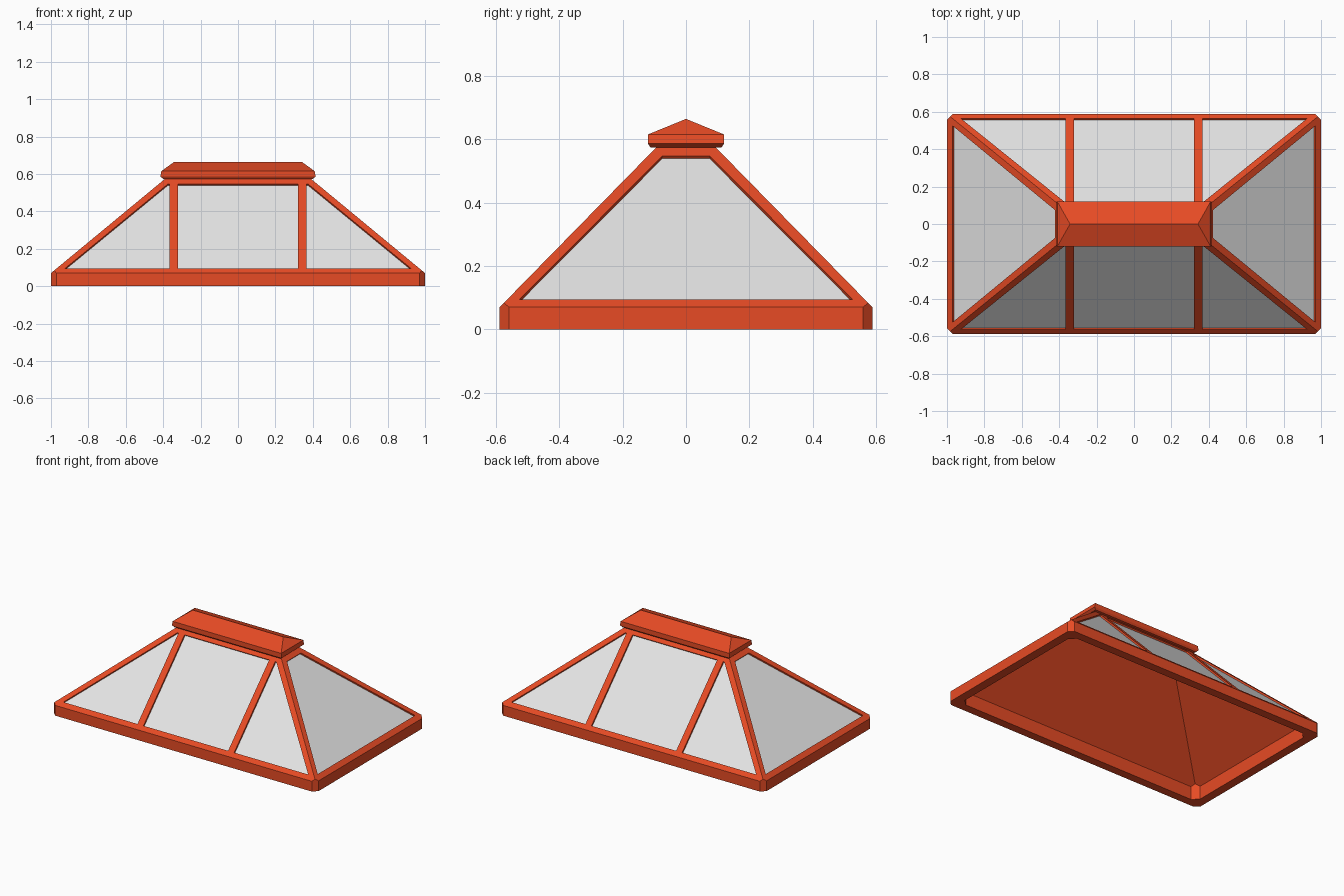
import bpy, bmesh
from mathutils import Vector

cube = bpy.data.objects.get("Cube")
if cube:
    bpy.data.objects.remove(cube, do_unlink=True)


def material(name, rgb):
    m = bpy.data.materials.new(name)
    m.use_nodes = True
    m.diffuse_color = (*rgb, 1)
    m.node_tree.nodes["Principled BSDF"].inputs["Base Color"].default_value = (*rgb, 1)
    return m


TERRACOTTA = material("terracotta", (0.80, 0.07, 0.018))
GLASS = material("pale glass", (0.78, 0.78, 0.78))

EAVE = 0.07
HALF_X, HALF_Y = 1.0, 0.588
RUN_X, RUN_Y = 1.21, 0.98      # horizontal run per unit of height


def hull(name, points, mat):
    """Convex flat-faced solid around the points."""
    bm = bmesh.new()
    for p in points:
        bm.verts.new(p)
    bmesh.ops.convex_hull(bm, input=bm.verts)
    bmesh.ops.dissolve_limit(bm, angle_limit=0.005, verts=bm.verts, edges=bm.edges)
    bmesh.ops.recalc_face_normals(bm, faces=bm.faces)
    me = bpy.data.meshes.new(name)
    bm.to_mesh(me)
    bm.free()
    me.materials.append(mat)
    ob = bpy.data.objects.new(name, me)
    bpy.context.collection.objects.link(ob)
    return ob


def four(x, y, z):
    return [(sx * x, sy * y, z) for sx in (-1, 1) for sy in (-1, 1)]


def octagon(x, y, c, z):
    return four(x - c, y, z) + four(x, y - c, z)


def hipped(name, x, y, bottom, eave, top, c):
    """Hipped solid with chamfered vertical corners."""
    t = c / (RUN_X + RUN_Y)
    rise = top - eave
    pts = octagon(x, y, c, bottom) + octagon(x, y, c, eave)
    pts += four(x - RUN_X * t, y - RUN_Y * t, eave + t)
    pts += four(x - RUN_X * rise, y - RUN_Y * rise, top)
    return hull(name, pts, TERRACOTTA)


def slab(name, side, outline, low, high, mat):
    """Prism over an outline (along, height) drawn on one roof slope."""
    pts = []
    for u, z in outline:
        if side in ("front", "back"):
            s = -1 if side == "front" else 1
            p = Vector((u, s * (HALF_Y - (z - EAVE) * RUN_Y), z))
            n = Vector((0, s, RUN_Y)).normalized()
        else:
            s = -1 if side == "right" else 1
            p = Vector((s * (HALF_X - (z - EAVE) * RUN_X), u, z))
            n = Vector((s, 0, RUN_X)).normalized()
        pts += [p + n * low, p + n * high]
    return hull(name, pts, mat)


def cut(target, cutter):
    cutter.hide_render = True
    mod = target.modifiers.new("cut", 'BOOLEAN')
    mod.operation, mod.solver, mod.object = 'DIFFERENCE', 'EXACT', cutter
    bpy.context.view_layer.objects.active = target
    bpy.ops.object.modifier_apply(modifier=mod.name)
    bpy.data.objects.remove(cutter, do_unlink=True)


# Hollow frame with base kerb, hips and a thin lining
frame = hipped("roof_frame", HALF_X, HALF_Y, 0, EAVE, 0.58, 0.03)
cut(frame, hipped("hollow", 0.94, 0.53, -0.05, 0.09, 0.545, 0.04))

# Glass openings between the hips and glazing bars
LOW, HIGH = 0.095, 0.547
wing = [(0.365, LOW), (0.925, LOW), (0.374, HIGH), (0.365, HIGH)]
middle = [(-0.32, LOW), (0.32, LOW), (0.32, HIGH), (-0.32, HIGH)]
end = [(-0.525, LOW), (0.525, LOW), (0.075, HIGH), (-0.075, HIGH)]
panels = [(side, label, outline)
          for side in ("front", "back")
          for label, outline in (("left", wing), ("middle", middle),
                                 ("right", [(-u, z) for u, z in wing]))]
panels += [(side, "end", end) for side in ("left", "right")]

for side, label, outline in panels:
    cut(frame, slab("opening", side, outline, -0.014, 0.03, TERRACOTTA))
    slab(f"{side}_{label}_glass", side, outline, -0.015, -0.011, GLASS)

# Ridge cap: undercut lip, upright edge, small hipped top
hull("ridge_cap", four(0.40, 0.112, 0.574) + four(0.415, 0.12, 0.586)
     + four(0.41, 0.12, 0.615) + [(-0.342, 0, 0.664), (0.342, 0, 0.664)], TERRACOTTA)
